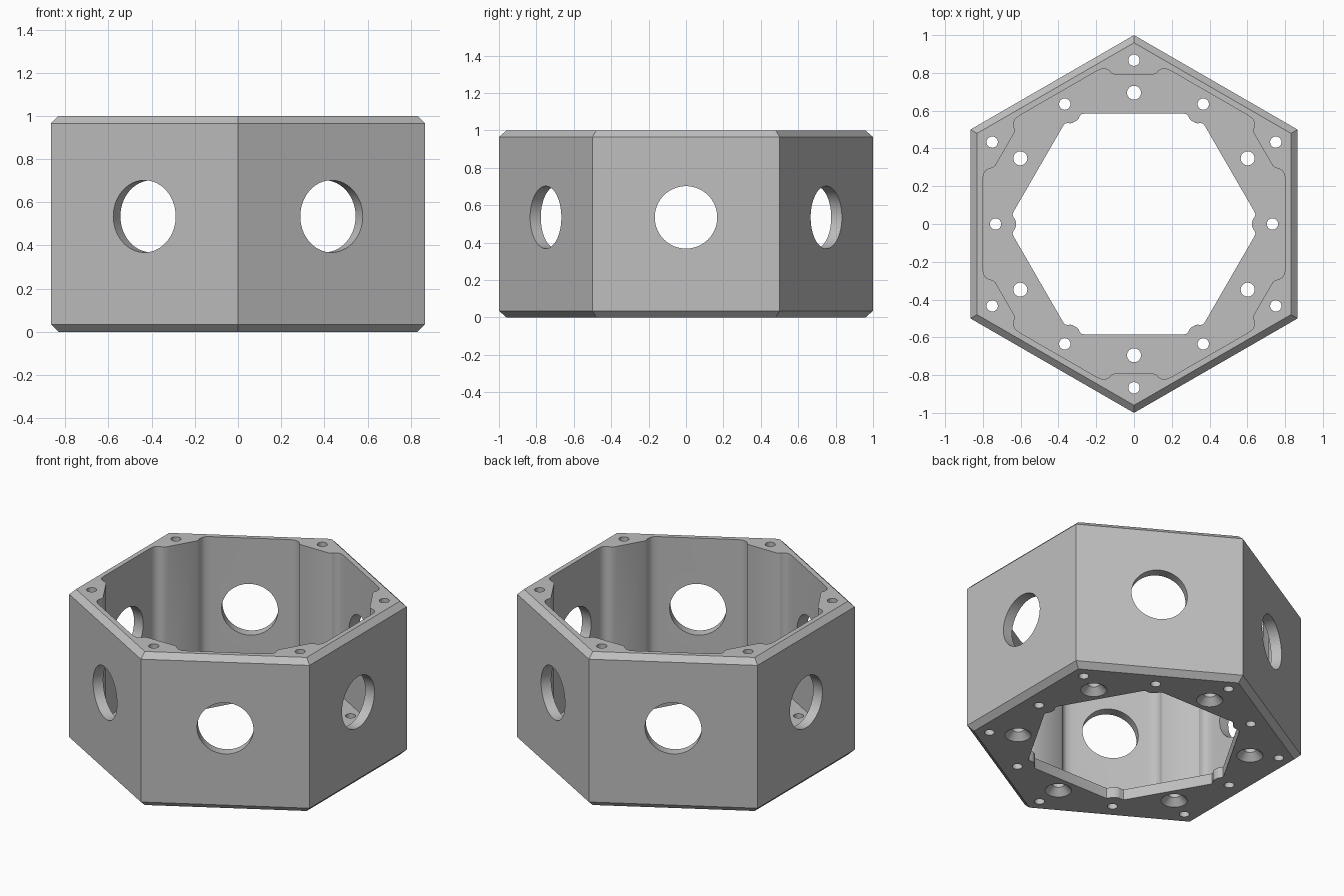
import bpy, bmesh
from math import sin, cos, pi, radians
from mathutils import Matrix, Vector

cube = bpy.data.objects.get("Cube")
if cube:
    bpy.data.objects.remove(cube, do_unlink=True)

HEIGHT, CHAMFER, FLOOR = 1.0, 0.035, 0.07
APOTHEM = cos(pi / 6)
SIDES = [radians(60 * i) for i in range(6)]     # directions of the flat faces
CORNERS = [a + pi / 6 for a in SIDES]           # directions of the hexagon corners

grey = bpy.data.materials.new("light_grey")
grey.use_nodes = True
colour = (0.52, 0.52, 0.52, 1)
grey.diffuse_color = colour
grey.node_tree.nodes["Principled BSDF"].inputs["Base Color"].default_value = colour


def circle(count, start=0.0):
    return [(cos(start + 2 * pi * i / count), sin(start + 2 * pi * i / count))
            for i in range(count)]


def six_fold(half, start):
    """Mirror a half profile about +x, then repeat it in six directions."""
    profile = [(x, -y) for x, y in reversed(half)] + half
    ring = []
    for side in SIDES:
        turn = Matrix.Rotation(side + start, 2)
        ring += [tuple(turn @ Vector(p)) for p in profile]
    return ring


def loft(name, ring, levels, matrix=Matrix()):
    """Solid through copies of a ring, each level being (height, scale)."""
    bm = bmesh.new()
    rows = [[bm.verts.new((x * s, y * s, z)) for x, y in ring] for z, s in levels]
    n = len(ring)
    for low, high in zip(rows, rows[1:]):
        for i in range(n):
            j = (i + 1) % n
            bm.faces.new((low[i], low[j], high[j], high[i]))
    bm.faces.new(list(reversed(rows[0])))
    bm.faces.new(rows[-1])
    bm.transform(matrix)
    bmesh.ops.recalc_face_normals(bm, faces=bm.faces)
    mesh = bpy.data.meshes.new(name)
    bm.to_mesh(mesh)
    bm.free()
    mesh.materials.append(grey)
    obj = bpy.data.objects.new(name, mesh)
    bpy.context.collection.objects.link(obj)
    return obj


# Hexagonal body with chamfered rims
inset = 1 - CHAMFER / APOTHEM
body = loft("hexagonal_housing", circle(6, pi / 6),
            [(0, inset), (CHAMFER, 1), (HEIGHT - CHAMFER, 1), (HEIGHT, inset)])
cutters = []

# Main cavity, with a screw boss and rounded pockets at each corner
pocket = [(0.79, 0.1), (0.797, 0.118), (0.812, 0.13), (0.821, 0.148),
          (0.822, 0.17), (0.8083, 0.2)]
cutters.append(loft("cavity_cutter", six_fold(pocket, pi / 6),
                    [(FLOOR, 1), (HEIGHT + 0.1, 1)]))

# Floor opening, with small bosses at its corners
boss = [(0.626, 0.012), (0.63, 0.026), (0.638, 0.036), (0.643, 0.05), (0.637, 0.066)]
cutters.append(loft("opening_cutter", six_fold(boss, 0),
                    [(-0.1, 1), (0.2, 1)]))

# Round ports, each passing through two opposite walls
for a in SIDES[:3]:
    place = (Matrix.Translation((0, 0, (HEIGHT + FLOOR) / 2))
             @ Matrix.Rotation(a, 4, "Z") @ Matrix.Rotation(pi / 2, 4, "Y"))
    cutters.append(loft("port_cutter", circle(64), [(-1.2, 0.167), (1.2, 0.167)], place))


# Vertical screw holes
def drill(name, angles, distance, levels):
    for a in angles:
        place = Matrix.Translation((distance * cos(a), distance * sin(a), 0))
        cutters.append(loft(name, circle(32), levels, place))


drill("corner_hole_cutter", CORNERS, 0.867, [(-0.1, 0.03), (HEIGHT + 0.1, 0.03)])
drill("floor_hole_cutter", SIDES, 0.733, [(-0.1, 0.03), (0.2, 0.03)])
drill("countersink_cutter", CORNERS, 0.695,
      [(-0.01, 0.078), (0, 0.078), (0.042, 0.037), (0.2, 0.037)])

# Cut everything out of the body
bpy.context.view_layer.objects.active = body
for cutter in cutters:
    cutter.hide_render = True
    mod = body.modifiers.new("cut", "BOOLEAN")
    mod.operation = "DIFFERENCE"
    mod.solver = "EXACT"
    mod.object = cutter
    bpy.ops.object.modifier_apply(modifier=mod.name)
    bpy.data.objects.remove(cutter, do_unlink=True)

for obj in bpy.context.selected_objects:
    obj.select_set(False)
body.select_set(True)
bpy.ops.object.shade_smooth_by_angle(angle=radians(28))
